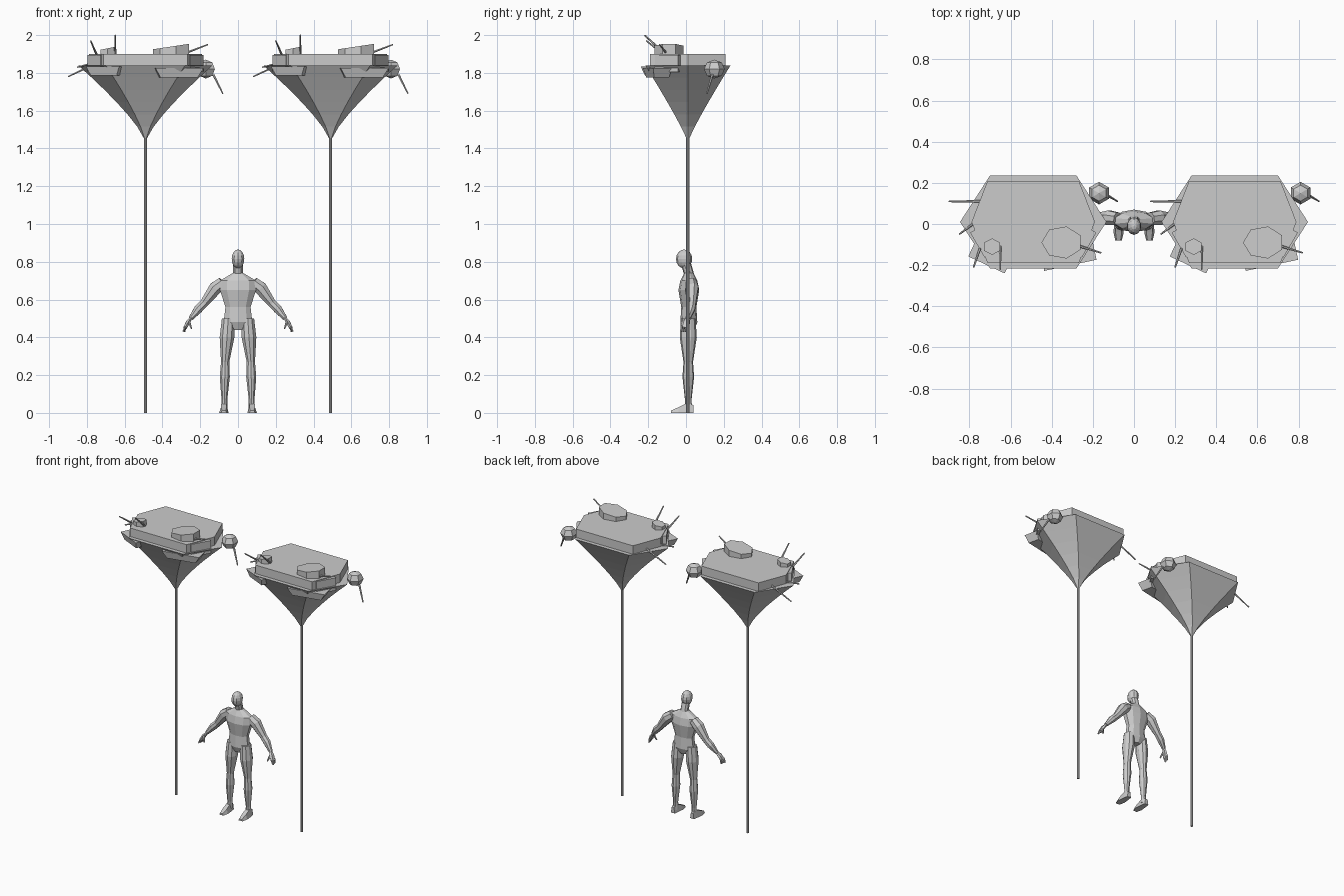
import bpy
import bmesh
import math
from mathutils import Matrix, Vector

cube = bpy.data.objects.get("Cube")
if cube:
    bpy.data.objects.remove(cube)

COLOUR = (0.6, 0.6, 0.6, 1)
grey = bpy.data.materials.new("stone_grey")
grey.use_nodes = True
grey.diffuse_color = COLOUR
grey.node_tree.nodes["Principled BSDF"].inputs["Base Color"].default_value = COLOUR


def finish(name, bm, origin, mirror):
    """Turn a bmesh into a named object, optionally mirrored across the body."""
    bmesh.ops.recalc_face_normals(bm, faces=bm.faces)
    mesh = bpy.data.meshes.new(name)
    bm.to_mesh(mesh)
    bm.free()
    mesh.materials.append(grey)
    part = bpy.data.objects.new(name, mesh)
    part.location = origin
    bpy.context.collection.objects.link(part)
    if mirror:
        part.modifiers.new("Mirror", 'MIRROR')


def loft(name, rings, origin=(0, 0, 0), mirror=False):
    """Skin equal-length rings of points and cap both ends."""
    bm = bmesh.new()
    loops = [[bm.verts.new(point) for point in ring] for ring in rings]
    for lower, upper in zip(loops, loops[1:]):
        for i in range(len(lower)):
            bm.faces.new((lower[i - 1], lower[i], upper[i], upper[i - 1]))
    bm.faces.new(loops[0])
    bm.faces.new(loops[-1])
    finish(name, bm, origin, mirror)


def ball(name, centre, radii, segments, origin=(0, 0, 0)):
    """Faceted ellipsoid."""
    bm = bmesh.new()
    shape = Matrix.Translation(centre) @ Matrix.Diagonal((*radii, 1))
    bmesh.ops.create_uvsphere(bm, u_segments=segments, v_segments=segments - 2,
                              radius=1, matrix=shape)
    finish(name, bm, origin, False)


def oval(x, y, z, width, depth, sides=10):
    """Level elliptical ring."""
    angles = [math.tau * (i + 0.5) / sides for i in range(sides)]
    return [Vector((x + width * math.cos(a), y + depth * math.sin(a), z)) for a in angles]


def tube(name, path, radii, origin=(0, 0, 0), mirror=False, sides=6, thin=1):
    """Tapered tube whose rings face along its path."""
    points = [Vector(p) for p in path]
    rings = []
    for i, (point, radius) in enumerate(zip(points, radii)):
        before, after = points[max(i - 1, 0)], points[min(i + 1, len(points) - 1)]
        across = (after - before).cross(Vector((0, 1, 0))).normalized()
        other = (after - before).normalized().cross(across)
        rings.append([point + across * c.x * thin + other * c.y
                      for c in oval(0, 0, 0, radius, radius, sides)])
    loft(name, rings, origin, mirror)


def block(name, centre, size, degrees, flare, origin):
    """Turned box whose top may be wider than its base."""
    turn = Matrix.Rotation(math.radians(degrees), 3, 'Z')
    length, depth, height = (s / 2 for s in size)
    corners = [(-length, -depth), (length, -depth), (length, depth), (-length, depth)]
    loft(name, [[Vector(centre) + turn @ Vector((x * grow, y * grow, z)) for x, y in corners]
                for z, grow in ((-height, 1), (height, flare))], origin)


def rock(name, centre, width, depth, height, slope, sides, origin):
    """Many-sided stone with a top that leans along x."""
    base = oval(*centre, width, depth, sides)
    top = [p + Vector((0, 0, height + slope * (p.x - centre[0]))) for p in base]
    loft(name, [base, top], origin)


def hexagon(width, depth, z, corner):
    """Long hexagon with a point at each end; corner places the side vertices."""
    return [(width, 0, z), (width * corner, depth, z), (-width * corner, depth, z),
            (-width, 0, z), (-width * corner, -depth, z), (width * corner, -depth, z)]


def island(side, x):
    """Pole, flaring base, deck and debris of one island."""
    at = (x, 0.01, 0)
    foot, rim, deck = 1.45, 1.84, 1.9
    loft(side + "_pole", [oval(0, 0, z, 0.009, 0.009) for z in (0, foot + 0.02)], at)

    # Base widens towards the rim along a power curve
    steps = [i / 6 for i in range(7)]
    loft(side + "_island_base",
         [hexagon(0.006 + 0.35 * t ** 1.25, 0.006 + 0.22 * t ** 1.1,
                  foot + (rim - foot) * t, 0.59) for t in steps], at)
    loft(side + "_deck", [hexagon(0.3, 0.2, z, 0.74) for z in (rim, deck)], at)

    # Blocks and ledges round the edge
    block(side + "_corner_block", (0.25, -0.1, 1.85), (0.14, 0.05, 0.09), 60, 1, at)
    block(side + "_end_block", (-0.25, -0.1, 1.85), (0.14, 0.05, 0.09), -60, 1, at)
    block(side + "_front_block", (0.14, -0.18, 1.87), (0.12, 0.04, 0.05), 0, 1, at)
    block(side + "_long_ledge", (0.17, -0.16, 1.8), (0.2, 0.08, 0.05), 12, 1.3, at)
    block(side + "_short_ledge", (-0.2, -0.15, 1.81), (0.15, 0.1, 0.05), -25, 1.3, at)

    # Stones on the deck and the boulder hanging off the end
    rock(side + "_large_stone", (0.14, -0.1, deck), 0.1, 0.08, 0.04, 0.15, 7, at)
    rock(side + "_small_stone", (-0.2, -0.12, deck), 0.045, 0.04, 0.03, 0.2, 6, at)
    ball(side + "_boulder", (0.32, 0.14, 1.82), (0.055, 0.055, 0.05), 6, at)

    # Sticks, each with a root and a tip
    sticks = {
        "tall": ((-0.16, -0.12, deck), (-0.16, -0.23, 2)),
        "corner": ((-0.26, -0.13, deck), (-0.29, -0.22, 1.97)),
        "rear": ((-0.24, 0.1, 1.86), (-0.41, 0.1, 1.78)),
        "end": ((-0.28, 0, 1.85), (-0.36, -0.06, 1.83)),
        "front": ((0.2, -0.11, deck), (0.33, -0.15, 1.95)),
        "hanging": ((0.36, 0.13, 1.79), (0.41, 0.1, 1.69)),
    }
    for kind, path in sticks.items():
        tube(f"{side}_{kind}_stick", path, (0.007, 0.004), at)


island("right", -0.49)
island("left", 0.49)

# Standing figure: trunk, neck and head
trunk = [(0.44, 0.03, 0.03), (0.48, 0.08, 0.045), (0.56, 0.07, 0.04), (0.65, 0.1, 0.055),
         (0.7, 0.1, 0.045), (0.74, 0.03, 0.025)]
loft("torso", [oval(0, 0.015, z, width, depth) for z, width, depth in trunk])
loft("neck", [oval(0, y, z, 0.027, 0.027) for y, z in ((0.02, 0.72), (0, 0.79))])
ball("head", (0, -0.01, 0.815), (0.035, 0.043, 0.05), 10)

# Legs, with a swelling calf and thigh, and feet
leg = [(0.072, 0.02, 0.018), (0.072, 0.07, 0.016), (0.07, 0.19, 0.028), (0.068, 0.27, 0.023),
       (0.058, 0.4, 0.041), (0.052, 0.5, 0.035)]
loft("leg", [oval(x, 0.012, z, radius, radius * 1.1) for x, z, radius in leg], mirror=True)
foot = [(0.04, 0.015, 0.04), (0.01, 0.02, 0.055), (-0.04, 0.025, 0.03), (-0.08, 0.016, 0.012)]
loft("foot", [[(0.075 + side * width, y, z) for side, z in
               ((-1, 0), (1, 0), (0.6, height), (-0.6, height))]
              for y, width, height in foot], mirror=True)

# Arms and hands
arm = [(0.08, 0.025, 0.69), (0.12, 0.03, 0.66), (0.18, 0.03, 0.58),
       (0.21, 0.025, 0.55), (0.25, 0.01, 0.5)]
tube("arm", arm, (0.033, 0.038, 0.024, 0.025, 0.013), mirror=True, sides=8)
palm = [(0.25, 0.01, 0.5), (0.265, 0, 0.48), (0.28, -0.01, 0.45)]
tube("hand", palm, (0.014, 0.022, 0.02), mirror=True, thin=0.55)
tube("thumb", [(0.26, -0.01, 0.485), (0.246, -0.025, 0.445)], (0.008, 0.004), mirror=True)
for i in range(4):
    y = 0.01 - i * 0.011
    tube(f"finger_{i + 1}", [(0.277, y, 0.46), (0.282 + i * 0.003, y, 0.43)],
         (0.006, 0.004), mirror=True)
